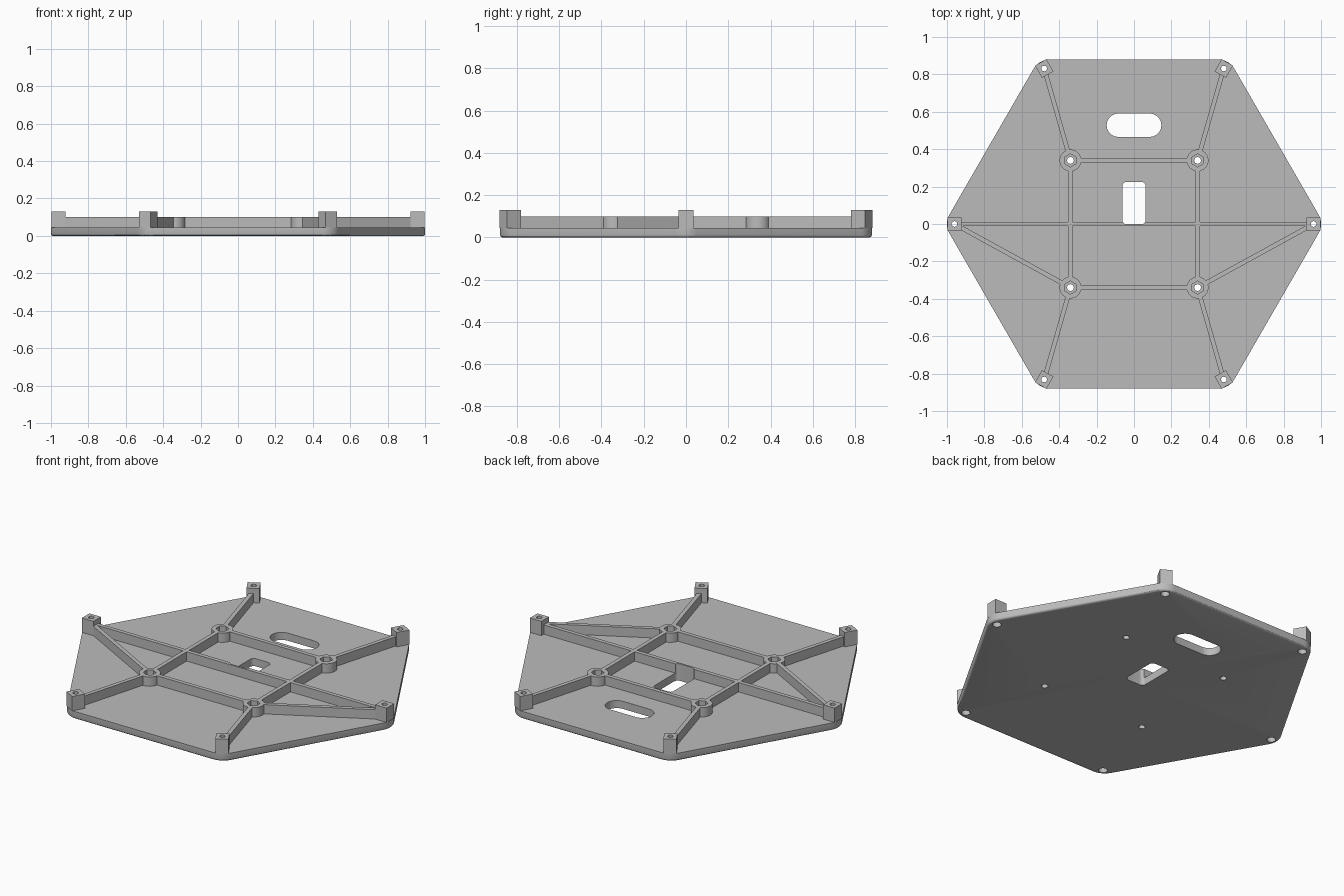
import bpy, bmesh, math
from mathutils import Vector

cube = bpy.data.objects.get("Cube")
if cube:
    bpy.data.objects.remove(cube, do_unlink=True)

grey = bpy.data.materials.new("plain grey")
grey.use_nodes = True
COLOUR = (0.5, 0.5, 0.5, 1)
grey.diffuse_color = COLOUR
grey.node_tree.nodes["Principled BSDF"].inputs["Base Color"].default_value = COLOUR

PLATE_TOP, RIB_TOP, POST_TOP = 0.045, 0.10, 0.13
RIB_WIDTH = 0.024
BOSS = 0.34          # boss offset on both axes
POST_RING = 0.96     # distance of the posts from the centre


def ngon(x, y, r, n, turn=0.0):
    return [Vector((x + r * math.cos(turn + math.tau * i / n),
                    y + r * math.sin(turn + math.tau * i / n))) for i in range(n)]


def box(x, y, w, h, turn=0.0):
    c, s = math.cos(turn), math.sin(turn)
    corners = [(-w / 2, -h / 2), (w / 2, -h / 2), (w / 2, h / 2), (-w / 2, h / 2)]
    return [Vector((x + a * c - b * s, y + a * s + b * c)) for a, b in corners]


def rounded(points, r, steps=8):
    """Round the corners of a convex counter-clockwise outline."""
    out = []
    for i, p in enumerate(points):
        e1 = (p - points[i - 1]).normalized()
        e2 = (points[(i + 1) % len(points)] - p).normalized()
        n1, n2 = Vector((e1.y, -e1.x)), Vector((e2.y, -e2.x))
        centre = p - (n1 + n2) * r / (1 + n1.dot(n2))
        a1, sweep = math.atan2(n1.y, n1.x), math.acos(n1.dot(n2))
        for k in range(steps + 1):
            a = a1 + sweep * k / steps
            out.append(centre + r * Vector((math.cos(a), math.sin(a))))
    return out


def prism(name, outline, z0, z1, bottom_bevel=0.0):
    bm = bmesh.new()
    base = bm.faces.new([bm.verts.new((p.x, p.y, z0)) for p in outline])
    up = bmesh.ops.extrude_face_region(bm, geom=[base], use_keep_orig=True)
    bmesh.ops.translate(bm, vec=(0, 0, z1 - z0),
                        verts=[v for v in up["geom"] if isinstance(v, bmesh.types.BMVert)])
    bmesh.ops.recalc_face_normals(bm, faces=bm.faces[:])
    if bottom_bevel:
        rim = [e for e in bm.edges if all(abs(v.co.z - z0) < 1e-5 for v in e.verts)]
        bmesh.ops.bevel(bm, geom=rim, offset=bottom_bevel, segments=3,
                        profile=0.5, affect='EDGES')
    mesh = bpy.data.meshes.new(name)
    bm.to_mesh(mesh)
    bm.free()
    mesh.materials.append(grey)
    obj = bpy.data.objects.new(name, mesh)
    bpy.context.collection.objects.link(obj)
    return obj


def cut(obj, outlines):
    """Punch each outline straight through the object."""
    for outline in outlines:
        cutter = prism("cutter", outline, -0.2, 0.3)
        cutter.hide_render = True
        mod = obj.modifiers.new("cut", 'BOOLEAN')
        mod.operation, mod.solver, mod.object = 'DIFFERENCE', 'EXACT', cutter
        bpy.context.view_layer.objects.active = obj
        bpy.ops.object.modifier_apply(modifier=mod.name)
        bpy.data.objects.remove(cutter, do_unlink=True)


def smooth(obj):
    bpy.ops.object.select_all(action='DESELECT')
    obj.select_set(True)
    bpy.context.view_layer.objects.active = obj
    bpy.ops.object.shade_smooth_by_angle(angle=math.radians(30))


def rib(name, a, b, gap_a, gap_b):
    """Straight wall between two points, stopping short of each end."""
    a, b = Vector(a), Vector(b)
    d = (b - a).normalized()
    a, b = a + d * gap_a, b - d * gap_b
    mid = (a + b) / 2
    return prism(name, box(mid.x, mid.y, (b - a).length, RIB_WIDTH, math.atan2(d.y, d.x)),
                 PLATE_TOP - 0.005, RIB_TOP)


angles = [math.pi / 3 * i for i in range(6)]
posts = [(POST_RING * math.cos(a), POST_RING * math.sin(a)) for a in angles]
bosses = [(sx * BOSS, sy * BOSS) for sx in (-1, 1) for sy in (-1, 1)]
window = rounded(box(0, 0.112, 0.124, 0.226), 0.022)
oval = rounded(box(0, 0.528, 0.292, 0.124), 0.0615, 12)

# Base plate with screw holes and two openings
plate = prism("base_plate", rounded(ngon(0, 0, 1.016, 6), 0.1), 0, PLATE_TOP, 0.012)
cut(plate, [window, oval]
    + [ngon(x, y, 0.024, 24) for x, y in posts]
    + [ngon(x, y, 0.018, 24) for x, y in bosses])
smooth(plate)

# Corner posts
for (x, y), a in zip(posts, angles):
    post = prism("corner_post", box(x, y, 0.075, 0.07, a), PLATE_TOP, POST_TOP)
    cut(post, [ngon(x, y, 0.015, 24)])
    smooth(post)

# Round bosses with hexagonal nut pockets
for x, y in bosses:
    boss = prism("nut_boss", ngon(x, y, 0.058, 40), PLATE_TOP, RIB_TOP)
    cut(boss, [ngon(x, y, 0.035, 6, math.pi / 6)])
    smooth(boss)

# Stiffening ribs
centre_rib = rib("centre_rib", posts[3], posts[0], 0.025, 0.025)
cut(centre_rib, [window])
smooth(centre_rib)
for s in (-1, 1):
    rib("cross_rib", (-BOSS, s * BOSS), (BOSS, s * BOSS), 0.05, 0.05)
    rib("front_diagonal_rib", (s * BOSS, -BOSS), (s * POST_RING, 0), 0.05, 0.03)
    for t in (-1, 1):
        rib("side_rib", (s * BOSS, t * BOSS), (s * BOSS, 0), 0.05, RIB_WIDTH / 2)
        rib("corner_rib", (s * BOSS, t * BOSS),
            (s * POST_RING / 2, t * POST_RING * math.sin(math.pi / 3)), 0.05, 0.025)
